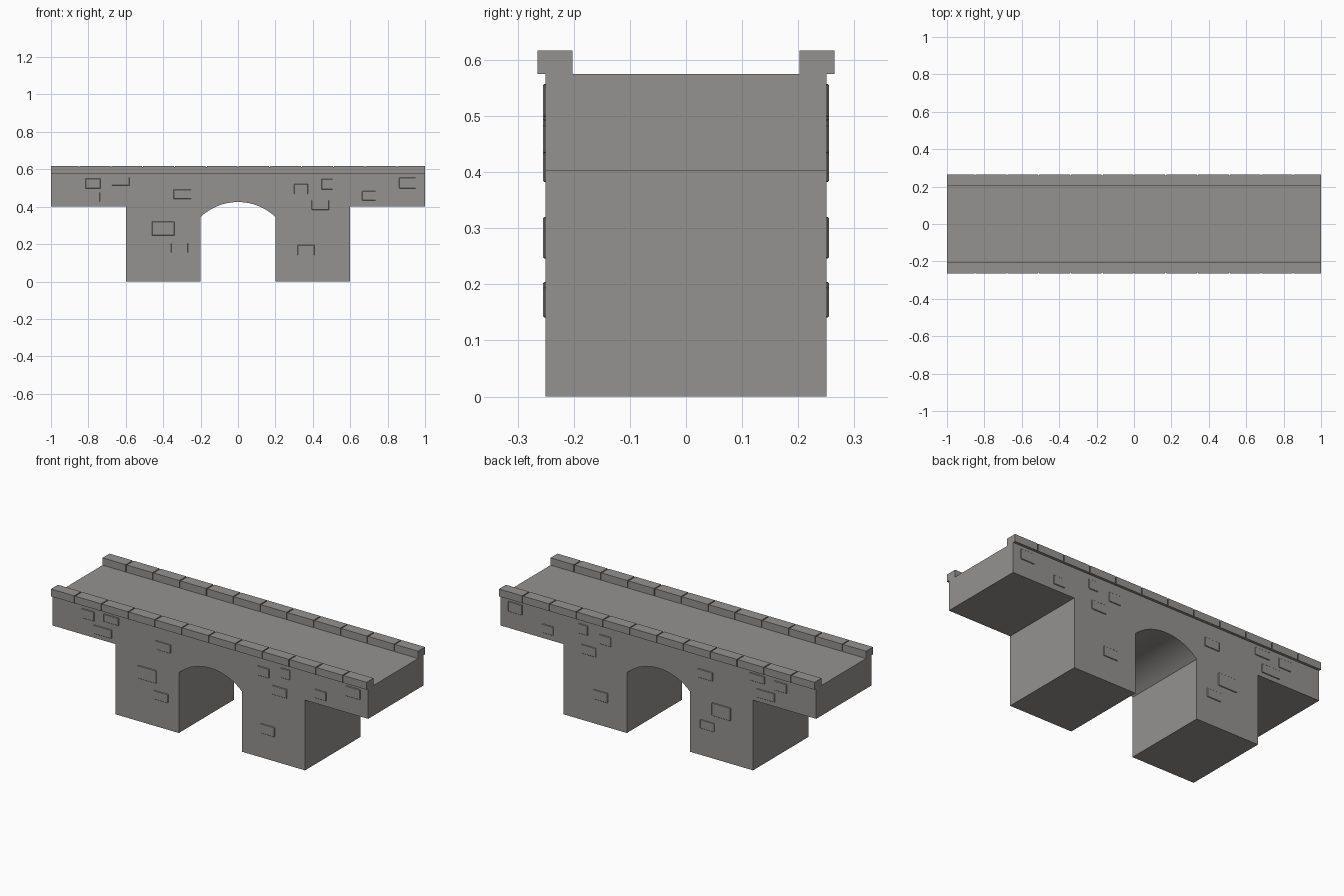
import bpy, bmesh, math

if "Cube" in bpy.data.objects:
    bpy.data.objects.remove(bpy.data.objects["Cube"])

stone = bpy.data.materials.new("grey stone")
stone.diffuse_color = (0.30, 0.29, 0.28, 1)
stone.use_nodes = True
stone.node_tree.nodes["Principled BSDF"].inputs["Base Color"].default_value = stone.diffuse_color


def add_object(name, bm):
    bmesh.ops.recalc_face_normals(bm, faces=bm.faces)
    me = bpy.data.meshes.new(name)
    bm.to_mesh(me)
    bm.free()
    me.materials.append(stone)
    ob = bpy.data.objects.new(name, me)
    bpy.context.collection.objects.link(ob)
    return ob


def box(name, x0, x1, y0, y1, z0, z1, bevel=0):
    bm = bmesh.new()
    bmesh.ops.create_cube(bm, size=1)
    for v in bm.verts:
        v.co = ((x0 + x1) / 2 + v.co.x * (x1 - x0),
                (y0 + y1) / 2 + v.co.y * (y1 - y0),
                (z0 + z1) / 2 + v.co.z * (z1 - z0))
    if bevel:
        bmesh.ops.bevel(bm, geom=bm.edges[:], offset=bevel, segments=1, affect='EDGES')
    return add_object(name, bm)


# Bridge body: front outline with arch, extruded through the depth
half, spring, crown = 0.2, 0.345, 0.425
rise = crown - spring
radius = (half ** 2 + rise ** 2) / (2 * rise)
sweep = math.asin(half / radius)
outline = [(-1, 0.575), (-1, 0.402), (-0.6, 0.402), (-0.6, 0), (-half, 0)]
for i in range(25):
    a = sweep * (i / 12 - 1)
    outline.append((radius * math.sin(a), crown - radius + radius * math.cos(a)))
outline += [(half, 0), (0.6, 0), (0.6, 0.402), (1, 0.402), (1, 0.575)]
bm = bmesh.new()
face = bm.faces.new([bm.verts.new((x, -0.25, z)) for x, z in outline])
ext = bmesh.ops.extrude_face_region(bm, geom=[face])
bmesh.ops.translate(bm, vec=(0, 0.5, 0),
                    verts=[g for g in ext["geom"] if isinstance(g, bmesh.types.BMVert)])
body = add_object("bridge_body", bm)
bpy.context.view_layer.objects.active = body
body.select_set(True)
bpy.ops.object.shade_smooth_by_angle(angle=math.radians(30))

# Kerbs: a core bar with separate stones leaving thin joints
joints = [-1] + [0.17 * i for i in range(-5, 6)] + [1]
for side, s in (("front", -1), ("back", 1)):
    y0, y1 = sorted((s * 0.202, s * 0.265))
    box(f"{side}_kerb_core", -0.998, 0.998, y0 + 0.005, y1 - 0.005, 0.576, 0.612)
    for i, (a, b) in enumerate(zip(joints, joints[1:])):
        box(f"{side}_kerb_stone_{i}", a + (0.003 if i else 0),
            b - (0.003 if i < len(joints) - 2 else 0), y0, y1, 0.575, 0.617)

# Raised wall stones: centre x, centre z, width, height; same on both sides
wall = [(-0.775, 0.524, 0.08, 0.054), (-0.627, 0.535, 0.095, 0.044),
        (-0.682, 0.452, 0.115, 0.05), (-0.298, 0.467, 0.095, 0.05),
        (-0.4, 0.283, 0.12, 0.074), (-0.312, 0.179, 0.09, 0.05),
        (0.337, 0.494, 0.075, 0.054), (0.476, 0.52, 0.06, 0.056),
        (0.44, 0.408, 0.092, 0.052), (0.70, 0.459, 0.072, 0.05),
        (0.906, 0.527, 0.088, 0.058), (0.364, 0.168, 0.09, 0.055)]
for i, (x, z, w, h) in enumerate(wall):
    for side, s in (("front", -1), ("back", 1)):
        y0, y1 = sorted((s * 0.24, s * 0.2545))
        box(f"{side}_wall_stone_{i}", x - w / 2, x + w / 2, y0, y1,
            z - h / 2, z + h / 2, 0.002)
